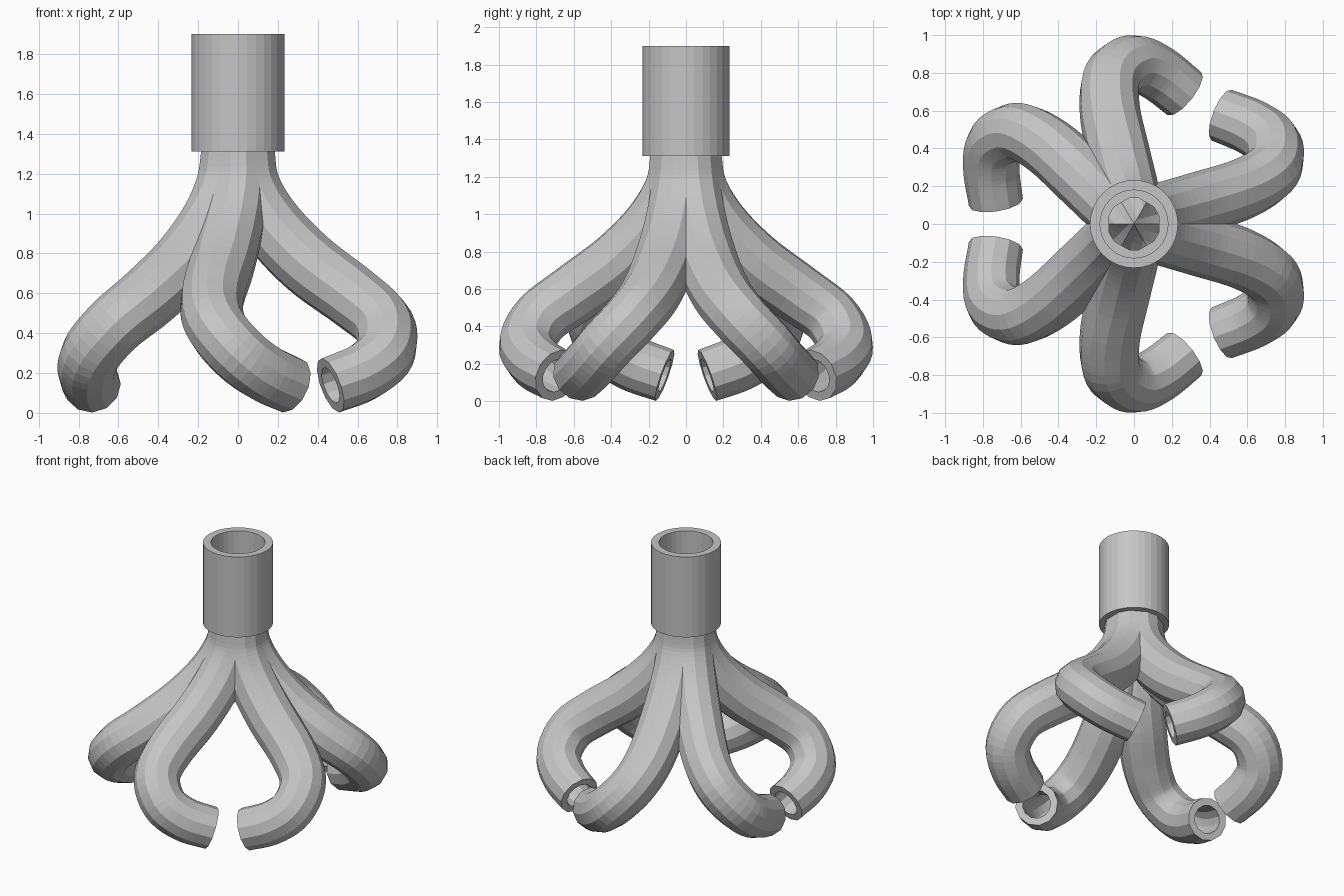
import bpy, bmesh, math
from mathutils import Vector, Matrix

if "Cube" in bpy.data.objects:
    bpy.data.objects.remove(bpy.data.objects["Cube"])

metal = bpy.data.materials.new("grey_metal")
metal.diffuse_color = (0.56, 0.56, 0.56, 1)
metal.use_nodes = True
metal.node_tree.nodes["Principled BSDF"].inputs["Base Color"].default_value = metal.diffuse_color

SIDES, STEPS = 12, 5
OUTER, BORE = .152, .1
# Pipe centre line: x, y, z and width factor
PATH = [Vector(p) for p in (
    (0, -.04, 1.33, 1), (0, -.07, 1.14, 1.02), (-.03, -.175, .945, 1.07),
    (-.078, -.36, .75, 1.09), (-.128, -.6, .575, 1.06), (-.115, -.775, .445, 1.02),
    (-.005, -.85, .305, 1), (.125, -.8, .205, .98), (.267, -.69, .138, .95))]


def smooth_path(pts):
    """Catmull-Rom spline through the points."""
    p = [2 * pts[0] - pts[1]] + pts + [2 * pts[-1] - pts[-2]]
    out = []
    for i in range(1, len(p) - 2):
        a, b, c, d = p[i - 1:i + 3]
        for k in range(STEPS):
            t = k / STEPS
            out.append(.5 * (2 * b + (c - a) * t + (2 * a - 5 * b + 4 * c - d) * t * t
                             + (3 * b - a - 3 * c + d) * t ** 3))
    return out + [pts[-1]]


def bridge(bm, a, b):
    n = len(a)
    for k in range(n):
        j = (k + 1) % n
        bm.faces.new((a[k], a[j], b[j], b[k]))


def finish(name, bm):
    bmesh.ops.recalc_face_normals(bm, faces=bm.faces[:])
    me = bpy.data.meshes.new(name)
    bm.to_mesh(me)
    bm.free()
    me.materials.append(metal)
    bpy.context.collection.objects.link(bpy.data.objects.new(name, me))


def sweep(bm, radius):
    """Sweep a round section along the path; returns its rings."""
    path = smooth_path(PATH)
    pts = [p.to_3d() for p in path]
    tans = [(pts[min(i + 1, len(pts) - 1)] - pts[max(i - 1, 0)]).normalized()
            for i in range(len(pts))]
    tans[0] = Vector((0, 0, -1))
    side, rings, last = Vector((1, 0, 0)), [], tans[0]
    for p, t, q in zip(pts, tans, path):
        side = last.rotation_difference(t) @ side
        side = (side - t * side.dot(t)).normalized()
        up, last, r = t.cross(side), t, radius * q[3]
        rings.append([bm.verts.new(p + r * (math.cos(a) * side + math.sin(a) * up))
                      for a in (math.tau * (k + .5) / SIDES for k in range(SIDES))])
    for a, b in zip(rings, rings[1:]):
        bridge(bm, a, b)
    return rings


# One hollow pipe, trimmed to its own 60 degree wedge so the six meet cleanly
bm = bmesh.new()
outer, inner = sweep(bm, OUTER), sweep(bm, BORE)
bridge(bm, outer[0], inner[0])
bridge(bm, outer[-1], inner[-1])
for angle, sign in ((-60, 1), (-120, -1)):
    a = math.radians(angle)
    bmesh.ops.bisect_plane(bm, geom=bm.verts[:] + bm.edges[:] + bm.faces[:], dist=1e-5,
                           plane_co=(0, 0, 0), clear_outer=True,
                           plane_no=(-sign * math.sin(a), sign * math.cos(a), 0))

# Mirror it into a facing pair, then turn the pair to three places
geom = bm.verts[:] + bm.edges[:] + bm.faces[:]
mirror = (Matrix.Rotation(math.radians(-60), 3, 'Z') @ Matrix.Diagonal((1, -1, 1))
          @ Matrix.Rotation(math.radians(60), 3, 'Z'))
for n in range(3):
    turn = Matrix.Rotation(math.radians(120 * n), 3, 'Z')
    for m in (turn, turn @ mirror):
        if n == 0 and m is turn:
            continue
        new = bmesh.ops.duplicate(bm, geom=geom)["geom"]
        bmesh.ops.transform(bm, matrix=m.to_4x4(),
                            verts=[v for v in new if isinstance(v, bmesh.types.BMVert)])
bmesh.ops.remove_doubles(bm, verts=bm.verts[:], dist=1e-4)
finish("pipes", bm)

# Collar: hollow cylinder over the pipe junction
bm = bmesh.new()
N = 32
rows = [[bm.verts.new((r * math.cos(math.tau * k / N), r * math.sin(math.tau * k / N), z))
         for k in range(N)] for r, z in ((.233, 1.31), (.233, 1.9), (.18, 1.9), (.18, 1.31))]
for a, b in zip(rows, rows[1:] + rows[:1]):
    bridge(bm, a, b)
finish("collar", bm)
